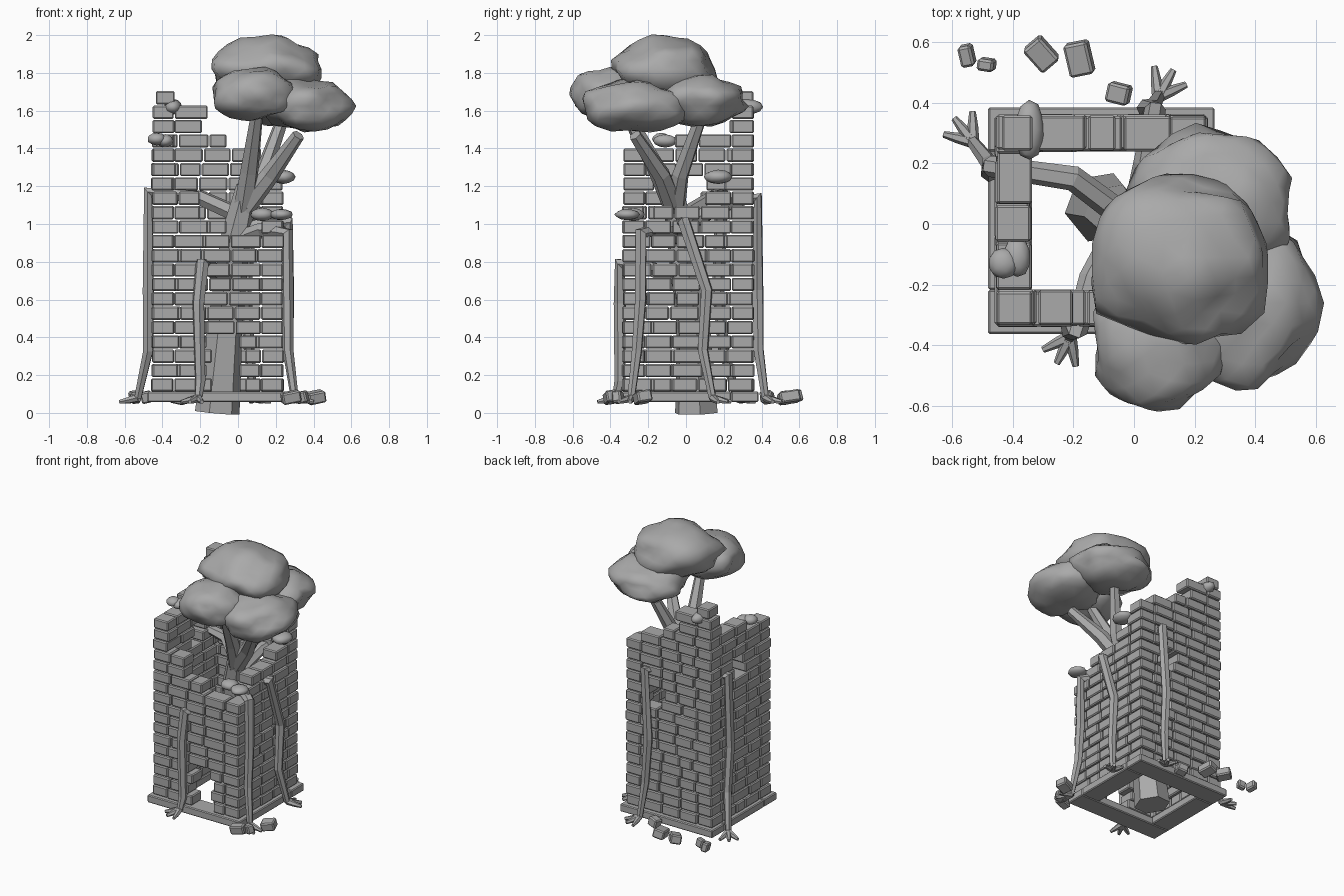
import bpy, bmesh, math, random
from mathutils import Matrix, Vector, Euler, noise

random.seed(4)
if "Cube" in bpy.data.objects:
    bpy.data.objects.remove(bpy.data.objects["Cube"])

grey = bpy.data.materials.new("stone_grey")
grey.use_nodes = True
COLOUR = (0.4, 0.4, 0.4, 1)
grey.diffuse_color = COLOUR
grey.node_tree.nodes["Principled BSDF"].inputs["Base Color"].default_value = COLOUR

X0, X1, Y0, Y1 = -0.455, 0.24, -0.335, 0.357   # outer faces of the tower
THICK, BASE, ROW = 0.115, 0.11, 0.076


def finish(name, bm, bevel=0):
    mesh = bpy.data.meshes.new(name)
    bm.to_mesh(mesh)
    bm.free()
    mesh.materials.append(grey)
    obj = bpy.data.objects.new(name, mesh)
    bpy.context.collection.objects.link(obj)
    if bevel:
        mod = obj.modifiers.new("worn_edges", "BEVEL")
        mod.width, mod.segments = bevel, 1


def box(bm, centre, size, turn=(0, 0, 0)):
    m = Matrix.LocRotScale(Vector(centre), Euler(turn), Vector(size))
    bmesh.ops.create_cube(bm, size=1, matrix=m)


def tube(name, stems):
    """Faceted limbs; each stem is a list of (x, y, z, radius)."""
    curve = bpy.data.curves.new(name, "CURVE")
    curve.dimensions = "3D"
    curve.bevel_depth, curve.bevel_resolution = 1, 1
    curve.use_fill_caps = True
    for stem in stems:
        s = curve.splines.new("POLY")
        s.use_smooth = False
        s.points.add(len(stem) - 1)
        for p, (x, y, z, r) in zip(s.points, stem):
            p.co, p.radius = (x, y, z, 1), r
    curve.materials.append(grey)
    obj = bpy.data.objects.new(name, curve)
    bpy.context.collection.objects.link(obj)
    bpy.ops.object.select_all(action="DESELECT")
    obj.select_set(True)
    bpy.context.view_layer.objects.active = obj
    bpy.ops.object.convert(target="MESH")


def blob(name, centre, size, detail=3, rough=0.25):
    """Soft lump of foliage or moss."""
    bm = bmesh.new()
    bmesh.ops.create_icosphere(bm, subdivisions=detail, radius=1)
    for v in bm.verts:
        v.co *= 1 + rough * noise.noise(v.co * 1.6 + Vector(centre) * 9)
        v.co = Vector(centre) + v.co * Vector(size)
    for f in bm.faces:
        f.smooth = True
    finish(name, bm)


# Brick walls: steps are (up to this position, rows high), holes are (from, to, first row, last row)
def wall(name, along_x, fixed, steps, holes, parity):
    bm = bmesh.new()
    lo, hi = (X0, X1) if along_x else (Y0, Y1)
    for row in range(21):
        inset = THICK if row % 2 == parity else 0
        spans = [(lo + inset, hi - inset)]
        for a, b, first, last in holes:
            if first <= row <= last:
                shift = 0.015 * (-1) ** row
                spans = [(spans[0][0], a + shift), (b + shift, spans[0][1])]
        for a, b in spans:
            count = max(1, round((b - a) / 0.15))
            cuts = [a + (b - a) * i / count for i in range(count + 1)]
            for i in range(1, count):
                cuts[i] += random.uniform(-0.025, 0.025)
            for p, q in zip(cuts, cuts[1:]):
                mid = (p + q) / 2
                if row >= next(h for end, h in steps if mid <= end):
                    continue
                depth = fixed + random.uniform(-0.005, 0.005)
                z = BASE + ROW * (row + 0.5)
                length = q - p - 0.006
                if along_x:
                    box(bm, (mid, depth, z), (length, THICK, ROW - 0.006))
                else:
                    box(bm, (depth, mid, z), (THICK, length, ROW - 0.006))
    finish(name, bm, 0.007)


half = THICK / 2
wall("front_wall", True, Y0 + half,
     [(-0.35, 17), (-0.27, 16), (-0.17, 14), (-0.03, 12), (1, 11)],
     [(-0.15, 0.02, 0, 3)], 0)
wall("back_wall", True, Y1 - half,
     [(-0.33, 20), (-0.16, 20), (-0.1, 18), (0.06, 17), (1, 16)],
     [(-0.06, 0.07, 10, 11)], 0)
wall("left_wall", False, X1 - half,
     [(-0.2, 11), (0.12, 13), (0.2, 14), (1, 16)], [], 1)
wall("right_wall", False, X0 + half,
     [(-0.25, 17), (-0.08, 17), (0.21, 18), (1, 20)], [(-0.03, 0.09, 13, 14)], 1)

# Single capping brick on the tallest corner
bm = bmesh.new()
box(bm, (-0.385, Y1 - half, BASE + ROW * 20.5), (0.1, THICK, ROW - 0.006))
finish("corner_cap", bm, 0.007)

# Plinth ring
bm = bmesh.new()
cx, cy, reach, wide = (X0 + X1) / 2, (Y0 + Y1) / 2, 0.373, 0.145
for s in (-1, 1):
    off = s * (reach - wide / 2)
    box(bm, (cx, cy + off, 0.085), (2 * reach, wide, 0.055))
    box(bm, (cx + off, cy, 0.085), (wide, 2 * (reach - wide), 0.055))
finish("plinth", bm, 0.006)

# Tree trunk and branches
fork = (0.03, -0.06, 1.08, 0.058)
tube("trunk", [[(-0.11, 0.055, 0, 0.12), (-0.07, 0.04, 0.45, 0.095),
                (-0.01, -0.03, 0.95, 0.078), (0.05, -0.075, 1.2, 0.06)]])
tube("branches", [
    [fork, (0.06, -0.15, 1.28, 0.05), (0.1, -0.31, 1.58, 0.034)],
    [fork, (0.17, -0.13, 1.26, 0.05), (0.32, -0.27, 1.47, 0.034)],
    [fork, (0.13, -0.03, 1.26, 0.046), (0.23, 0.07, 1.54, 0.034)]])

# Leaf crown
for name, centre, size in (
        ("crown_top", (0.155, -0.11, 1.82), (0.3, 0.275, 0.175)),
        ("crown_front", (0.08, -0.4, 1.685), (0.22, 0.215, 0.135)),
        ("crown_side", (0.37, -0.26, 1.625), (0.235, 0.29, 0.14)),
        ("crown_back", (0.25, 0.07, 1.66), (0.27, 0.25, 0.135))):
    blob(name, centre, size)

# Roots that leave the trunk, pass through a wall, run down it and split into toes
roots = {
    "right_root": [(0, 0, 1.05, 0.045), (-0.2, 0.15, 1.14, 0.042), (-0.475, 0.19, 1.17, 0.035),
                   (-0.475, 0.17, 0.65, 0.032), (-0.475, 0.2, 0.33, 0.029), (-0.53, 0.27, 0.08, 0.021)],
    "back_root": [(0, 0, 1, 0.045), (0.04, 0.2, 1.1, 0.042), (0.07, 0.38, 1.14, 0.035),
                  (0.04, 0.38, 0.65, 0.032), (0.06, 0.385, 0.33, 0.029), (0.08, 0.42, 0.08, 0.021)],
    "front_root": [(-0.04, 0, 0.7, 0.045), (-0.14, -0.18, 0.76, 0.042), (-0.19, -0.35, 0.79, 0.037),
                   (-0.21, -0.35, 0.58, 0.033), (-0.2, -0.35, 0.17, 0.029), (-0.21, -0.37, 0.08, 0.021)],
    "left_root": [(0, -0.03, 0.92, 0.045), (0.13, -0.14, 0.97, 0.042), (0.262, -0.24, 0.95, 0.035),
                  (0.262, -0.24, 0.6, 0.032), (0.265, -0.26, 0.33, 0.029), (0.3, -0.29, 0.08, 0.021)],
    "left_back_root": [(0, -0.03, 0.95, 0.045), (0.14, -0.02, 1, 0.042), (0.265, -0.01, 1.01, 0.035),
                       (0.265, 0.11, 0.65, 0.032), (0.265, 0.09, 0.33, 0.029), (0.3, 0.14, 0.08, 0.021)]}
for name, path in roots.items():
    knee, foot = Vector(path[-2][:2]), Vector(path[-1][:2])
    heading = math.atan2(*(foot - knee).yx)
    stems = [path]
    for spread in (-0.65, 0, 0.65):
        a = heading + spread
        stems.append([path[-1]] + [
            (foot.x + d * math.cos(a), foot.y + d * math.sin(a), z, r)
            for d, z, r in ((0.05, 0.068, 0.018), (0.1, 0.058, 0.011))])
    tube(name, stems)

# Moss lumps on the broken wall tops
for i, (centre, size) in enumerate((
        ((0.13, -0.28, 1.05), (0.065, 0.06, 0.035)),
        ((0.23, -0.31, 1.05), (0.06, 0.065, 0.03)),
        ((0.24, 0.17, 1.25), (0.065, 0.075, 0.038)),
        ((-0.43, -0.13, 1.45), (0.05, 0.05, 0.033)),
        ((-0.385, -0.11, 1.44), (0.045, 0.065, 0.035)),
        ((-0.345, 0.31, 1.62), (0.05, 0.1, 0.042)))):
    blob(f"moss_{i + 1}", centre, size, 2, 0.1)

# Fallen stones
bm = bmesh.new()
for x, y, w, d, turn in ((-0.55, 0.555, 0.045, 0.07, 0.2), (-0.485, 0.525, 0.055, 0.04, -0.15),
                         (-0.305, 0.56, 0.075, 0.1, 0.7), (-0.18, 0.545, 0.08, 0.11, 0.2),
                         (-0.05, 0.43, 0.075, 0.065, -0.25), (0.41, -0.23, 0.095, 0.08, 0.3),
                         (0.28, -0.4, 0.1, 0.06, 0.2), (0.34, -0.36, 0.06, 0.05, -0.4)):
    box(bm, (x, y, 0.083), (w, d, 0.062), (0.15, -0.2, turn))
finish("fallen_stones", bm, 0.008)
